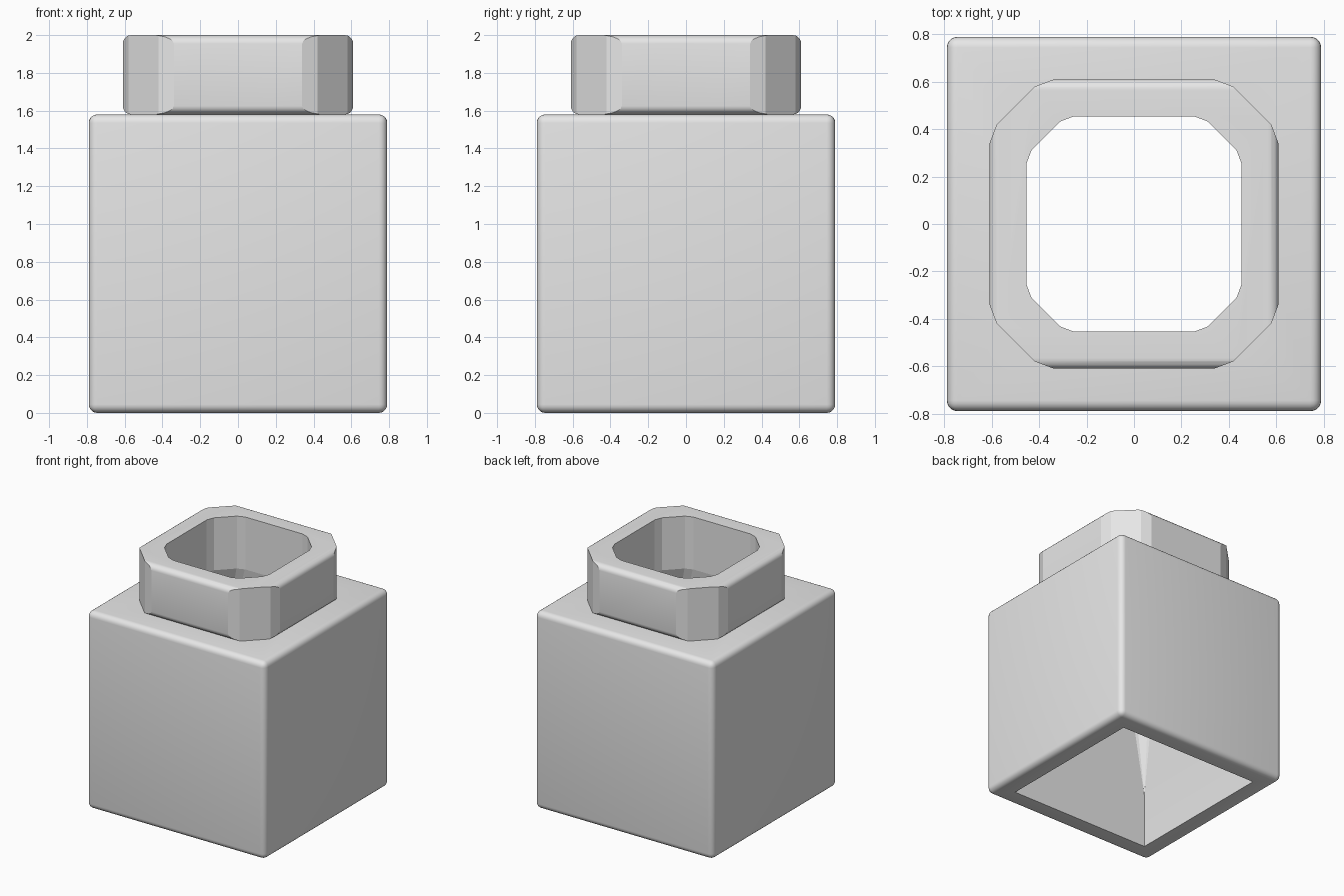
import bpy, bmesh, math
from mathutils import Vector

if "Cube" in bpy.data.objects:
    bpy.data.objects.remove(bpy.data.objects["Cube"])

HALF, NECK, ROUND = 0.79, 0.61, 0.045
SHOULDER, TOP = 1.58, 2.0

grey = bpy.data.materials.new("plain_grey")
grey.use_nodes = True
colour = (0.8, 0.8, 0.8, 1)
grey.diffuse_color = colour
grey.node_tree.nodes["Principled BSDF"].inputs["Base Color"].default_value = colour


def finish(bm, name):
    bmesh.ops.recalc_face_normals(bm, faces=bm.faces[:])
    mesh = bpy.data.meshes.new(name)
    bm.to_mesh(mesh)
    bm.free()
    mesh.materials.append(grey)
    obj = bpy.data.objects.new(name, mesh)
    bpy.context.collection.objects.link(obj)
    return obj


def rounded_box(half, z0, z1):
    bm = bmesh.new()
    bmesh.ops.create_cube(bm, size=1)
    for v in bm.verts:
        v.co = (v.co.x * 2 * half, v.co.y * 2 * half, z0 + (v.co.z + 0.5) * (z1 - z0))
    bmesh.ops.bevel(bm, geom=bm.edges[:], offset=ROUND, segments=5,
                    profile=0.5, affect='EDGES')
    return bm


def ring(scale, z):
    # Square with softened, cut-off corners
    corner = [(0.61, 0.34), (0.58, 0.42), (0.42, 0.58), (0.34, 0.61)]
    return [(sx * x * scale, sy * y * scale, z)
            for x, y in corner for sx in (-1, 1) for sy in (-1, 1)]


def hull(points, name):
    bm = bmesh.new()
    for p in points:
        bm.verts.new(p)
    bmesh.ops.convex_hull(bm, input=bm.verts[:])
    bmesh.ops.dissolve_limit(bm, angle_limit=math.radians(1),
                             verts=bm.verts[:], edges=bm.edges[:])
    obj = finish(bm, name)
    obj.hide_render = True
    obj.hide_set(True)
    return obj


def cut(obj, cutter, operation='DIFFERENCE'):
    mod = obj.modifiers.new(cutter.name, 'BOOLEAN')
    mod.object, mod.operation, mod.solver = cutter, operation, 'EXACT'


def square(half, z):
    return [(x * half, y * half, z) for x in (-1, 1) for y in (-1, 1)]


# Outer parts
block = finish(rounded_box(HALF, 0, SHOULDER), "block")
neck = finish(rounded_box(NECK, SHOULDER, TOP), "neck")

# Square base cavity narrowing to the neck opening, then the straight bore
cavity = hull(square(0.635, -0.1) + square(0.635, 0.44) + ring(0.745, 1.6), "cavity_cutter")
bore = hull(ring(0.745, 1.4) + ring(0.745, 2.2), "bore_cutter")
trim = hull(ring(1, 1.4) + ring(1, 2.2), "corner_trim")

cut(block, cavity)
cut(neck, trim, 'INTERSECT')
cut(neck, bore)

# Bake the cuts, drop the cutters and smooth the rounded edges
graph = bpy.context.evaluated_depsgraph_get()
baked = [(o, bpy.data.meshes.new_from_object(o.evaluated_get(graph))) for o in (block, neck)]
for obj, mesh in baked:
    obj.modifiers.clear()
    obj.data = mesh
    mesh.name = obj.name
for helper in (cavity, bore, trim):
    bpy.data.objects.remove(helper)
for obj in (block, neck):
    bpy.ops.object.select_all(action='DESELECT')
    obj.select_set(True)
    bpy.context.view_layer.objects.active = obj
    bpy.ops.object.shade_smooth_by_angle(angle=math.radians(20))
